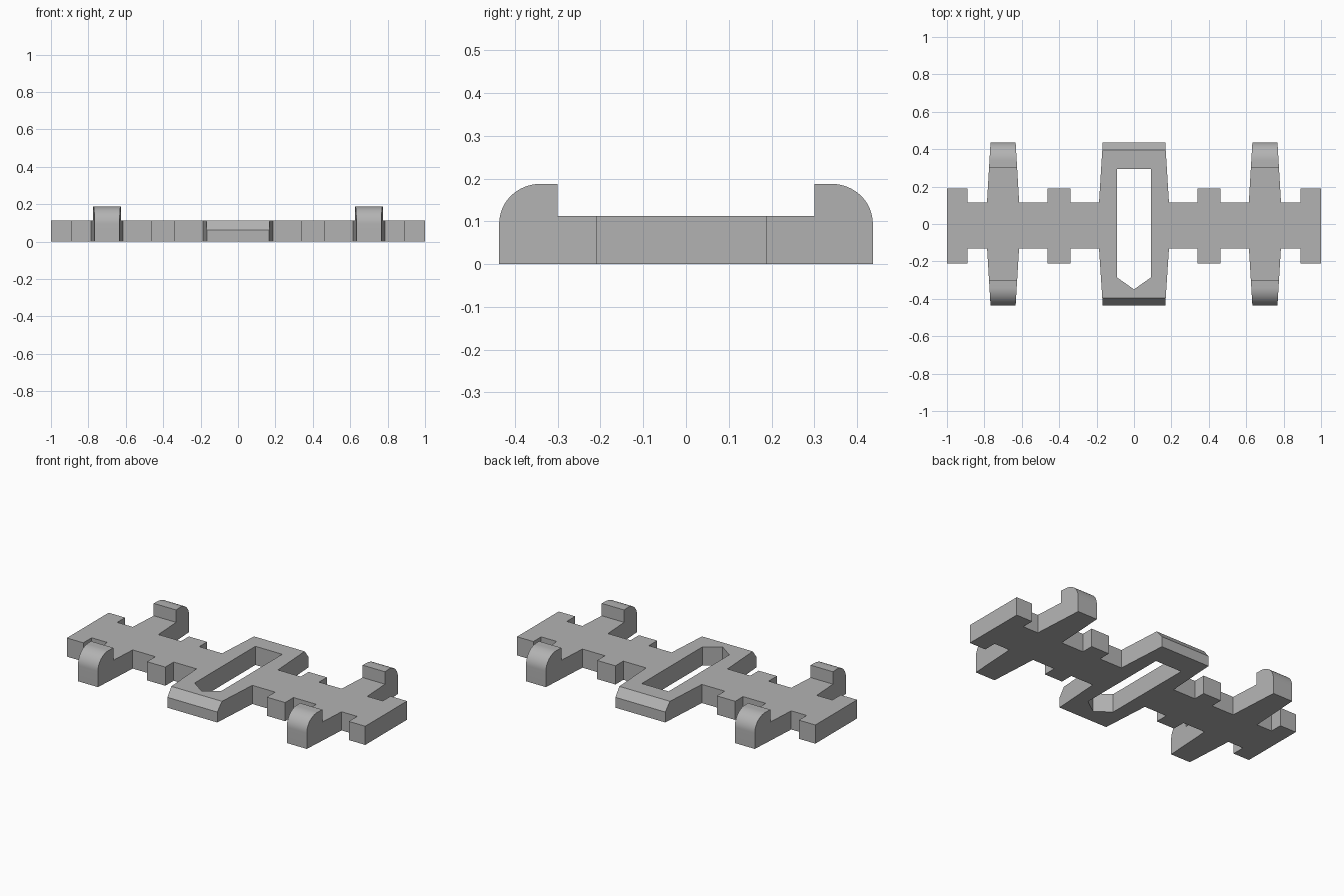
import bpy
import bmesh
import math

cube = bpy.data.objects.get("Cube")
if cube:
    bpy.data.objects.remove(cube, do_unlink=True)

TOP = 0.113      # plate thickness
REACH = 0.437    # outer end of arms and centre frame
ARM_X = 0.70     # centre line of each hooked arm
FRONT, BACK = -0.13, 0.115   # spine edges

grey = bpy.data.materials.new("plain grey")
grey.use_nodes = True
grey.diffuse_color = (0.45, 0.45, 0.45, 1)
grey.node_tree.nodes["Principled BSDF"].inputs["Base Color"].default_value = grey.diffuse_color


def arm_half_width(y):
    """Arms taper from the spine to the tip."""
    t = (abs(y) - 0.12) / (REACH - 0.12)
    return 0.086 - 0.019 * max(t, 0)


def finish(bm, name, smooth=False):
    """Turn a right-hand half into an object mirrored across x."""
    bmesh.ops.recalc_face_normals(bm, faces=bm.faces)
    mesh = bpy.data.meshes.new(name)
    bm.to_mesh(mesh)
    bm.free()
    mesh.materials.append(grey)
    obj = bpy.data.objects.new(name, mesh)
    bpy.context.collection.objects.link(obj)
    mirror = obj.modifiers.new("Mirror", "MIRROR")
    mirror.use_clip = True
    if smooth:
        bpy.ops.object.select_all(action="DESELECT")
        obj.select_set(True)
        bpy.context.view_layer.objects.active = obj
        bpy.ops.object.shade_smooth_by_angle(angle=math.radians(30))
    return obj


def loft(bm, loop_a, loop_b):
    """Cap two matching loops and join them with walls."""
    a = [bm.verts.new(p) for p in loop_a]
    b = [bm.verts.new(p) for p in loop_b]
    bm.faces.new(a)
    bm.faces.new(b)
    for i in range(len(a)):
        j = (i + 1) % len(a)
        # leave the mirror plane open
        if max(a[i].co.x, a[j].co.x) > 1e-5:
            bm.faces.new((a[i], a[j], b[j], b[i]))


def edge_outline(y, tab_y, tip):
    """One long edge of the plate, from the centre line out to the end."""
    inner, outer = arm_half_width(y), arm_half_width(tip)
    end = math.copysign(REACH, y)
    return [(0, end), (0.167, end), (0.187, y),
            (0.34, y), (0.34, tab_y), (0.463, tab_y), (0.463, y),
            (ARM_X - inner, y), (ARM_X - outer, tip),
            (ARM_X + outer, tip), (ARM_X + inner, y),
            (0.89, y), (0.89, tab_y), (1, tab_y)]


# Flat plate: spine, tabs, arms and centre frame around the pointed slot
slot = [(0, 0.295), (0.09, 0.295), (0.09, -0.286), (0, -0.35)]
outline = edge_outline(FRONT, -0.21, -0.30) + edge_outline(BACK, 0.19, 0.30)[::-1] + slot
bm = bmesh.new()
loft(bm, [(x, y, 0) for x, y in outline], [(x, y, TOP) for x, y in outline])

# Sloped front and back edges of the centre frame
for side in (-1, 1):
    bmesh.ops.bisect_plane(bm, geom=bm.verts[:] + bm.edges[:] + bm.faces[:],
                           plane_co=(0, side * 0.396, 0), plane_no=(0, side, 0))
for v in bm.verts:
    if abs(v.co.y) > REACH - 0.01 and v.co.z > 0.1:
        v.co.z = 0.063
finish(bm, "base_plate")

# Rounded hooks at the arm tips
profile = [(0.30, 0), (REACH, 0)]
for i in range(17):
    a = math.pi / 2 * i / 16
    profile.append((0.34 + (REACH - 0.34) * math.cos(a), 0.095 + 0.093 * math.sin(a)))
profile.append((0.30, 0.188))
for name, side in (("front_hooks", -1), ("back_hooks", 1)):
    bm = bmesh.new()
    loft(bm, *[[(ARM_X + s * arm_half_width(y), side * y, z) for y, z in profile]
               for s in (-1, 1)])
    finish(bm, name, smooth=True)
